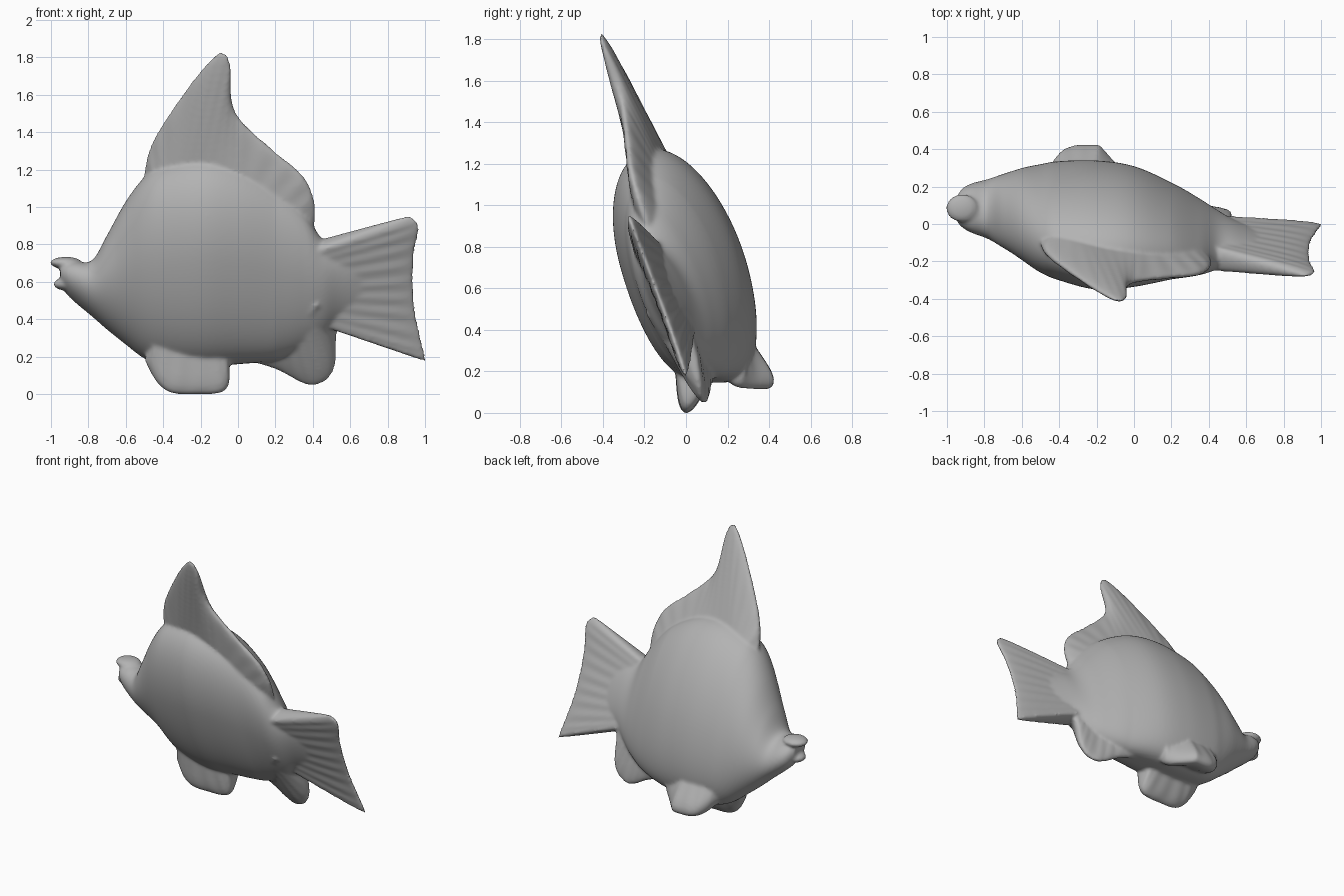
import bpy, bmesh, math
from mathutils import Vector

if "Cube" in bpy.data.objects:
    bpy.data.objects.remove(bpy.data.objects["Cube"])

mat = bpy.data.materials.new("stone_grey")
mat.diffuse_color = (0.45, 0.45, 0.45, 1)
mat.use_nodes = True
mat.node_tree.nodes["Principled BSDF"].inputs["Base Color"].default_value = mat.diffuse_color
parts = []


def spline(rows, t):
    """Smooth curve through rows of numbers, t from 0 to 1."""
    n = len(rows) - 1
    i = min(int(t * n), n - 1)
    f = t * n - i
    a, b, c, d = (rows[max(0, min(n, j))] for j in (i - 1, i, i + 1, i + 2))
    return [0.5 * (2 * q + (r - p) * f + (2 * p - 5 * q + 4 * r - s) * f * f
                   + (3 * q - p - 3 * r + s) * f ** 3)
            for p, q, r, s in zip(a, b, c, d)]


def finish(name, bm):
    bmesh.ops.remove_doubles(bm, verts=bm.verts, dist=1e-5)
    bmesh.ops.recalc_face_normals(bm, faces=bm.faces)
    for f in bm.faces:
        f.smooth = True
    me = bpy.data.meshes.new(name)
    bm.to_mesh(me)
    bm.free()
    me.materials.append(mat)
    ob = bpy.data.objects.new(name, me)
    bpy.context.collection.objects.link(ob)
    parts.append(ob)


def loft(name, rings):
    """Skin closed rings of points and cap both ends."""
    bm = bmesh.new()
    vs = [[bm.verts.new(p) for p in ring] for ring in rings]
    n = len(vs[0])
    for a, b in zip(vs, vs[1:]):
        for j in range(n):
            k = (j + 1) % n
            bm.faces.new((a[j], a[k], b[k], b[j]))
    bm.faces.new(vs[0])
    bm.faces.new(vs[-1])
    finish(name, bm)


def fin(name, pairs, place, normal, t0, t1, ribs, depth=0.004, nu=90, nv=16):
    """Closed ribbed blade from root points to edge points."""
    nrm = Vector(normal).normalized()
    bm = bmesh.new()
    sides = {}
    for s in (-1, 1):
        for i in range(nu + 1):
            u = i / nu
            row = spline(pairs, u)
            half = len(row) // 2
            root, edge = Vector(place(*row[:half])), Vector(place(*row[half:]))
            end = math.sqrt(min(1, 14 * min(u, 1 - u)))
            for j in range(nv + 1):
                v = 1 - (1 - j / nv) ** 1.6
                t = (t0 + (t1 - t0) * v) * end * math.sqrt(max(0, 1 - v ** 10))
                rib = depth * math.sin(u * ribs * math.tau) * v * end * (1 - v ** 8)
                t = max(0, t + rib) * min(1, 20 * v)
                sides[s, i, j] = bm.verts.new(root.lerp(edge, v) + nrm * s * t)
        for i in range(nu):
            for j in range(nv):
                bm.faces.new([sides[s, a, b] for a, b in
                              ((i, j), (i + 1, j), (i + 1, j + 1), (i, j + 1))])
    finish(name, bm)


# Body: leaning oval sections (x, top, bottom, centre y, half thickness)
sections = [
    (-.95, .685, .595, .08, .06), (-.92, .705, .54, .085, .10),
    (-.87, .71, .49, .085, .128), (-.78, .715, .415, .08, .155),
    (-.70, .85, .345, .07, .185), (-.60, 1.03, .265, .055, .22),
    (-.50, 1.16, .19, .035, .25), (-.40, 1.225, .155, .025, .27),
    (-.20, 1.27, .145, .005, .29), (0, 1.24, .16, -.005, .27),
    (.20, 1.13, .18, -.035, .215), (.35, .98, .23, -.07, .165),
    (.45, .83, .29, -.085, .125), (.55, .79, .37, -.10, .085),
    (.70, .76, .40, -.12, .04), (.82, .72, .44, -.135, .012)]
rings = []
for i in range(91):
    x, top, bot, yc, h = spline(sections, i / 90)
    zc, hz = (top + bot) / 2, (top - bot) / 2
    mid = max(0, 1 - ((x + .05) / .6) ** 2)
    near = 1 + .11 * max(0, 1 - ((x + .15) / .5) ** 2)   # fuller near flank
    lean = .27 + .12 * max(0, min(1, (x - .2) / .4))
    ring = []
    for j in range(96):
        a = math.tau * j / 96
        s, c = math.sin(a), math.cos(a)
        if s < 0:                                        # fuller lower flanks
            c = math.copysign(abs(c) ** (1 - (.45 if c < 0 else .2) * mid), c)
        w = h * c * (near if c < 0 else 1)
        ring.append((x, yc - lean * hz * s + w, zc + hz * s))
    rings.append(ring)
loft("body", rings)

# Lips
for name, c, r in (("upper_lip", (-.92, .085, .702), (.085, .075, .032)),
                   ("lower_lip", (-.905, .08, .588), (.083, .07, .036))):
    bm = bmesh.new()
    bmesh.ops.create_uvsphere(bm, u_segments=32, v_segments=16, radius=1)
    for v in bm.verts:
        v.co = [c[k] + r[k] * v.co[k] for k in range(3)]
    finish(name, bm)

# Dorsal fin
fin("dorsal_fin",
    [(-.46, 1.06, -.51, 1.13), (-.42, 1.12, -.472, 1.31), (-.36, 1.16, -.38, 1.48),
     (-.30, 1.18, -.20, 1.73), (-.24, 1.18, -.09, 1.83), (-.15, 1.18, -.04, 1.76),
     (-.05, 1.18, -.035, 1.58), (.02, 1.15, .02, 1.46), (.10, 1.10, .20, 1.295),
     (.20, 1.02, .35, 1.165), (.28, .93, .41, 1.02), (.32, .84, .405, .86)],
    lambda x, z: (x, .211 - .2 * x - .35 * z, z), (.2, 1, .35), .075, .018, 16, .003)

# Tail fin
fin("tail_fin",
    [(.25, .76, .915, .955), (.25, .71, .97, .90), (.25, .65, .945, .75),
     (.25, .58, .94, .58), (.25, .52, .955, .42), (.25, .48, .995, .24),
     (.25, .45, 1.01, .17)],
    lambda x, z: (x, -.145 + .09 * (1 - x) - (.36 + .18 * (1 - x)) * (z - .58), z),
    (0, 1, .4), .085, .022, 11, .0035)

# Anal fin
fin("anal_fin",
    [(0, .36, -.03, .19), (.10, .38, .10, .165), (.18, .42, .22, .125),
     (.25, .45, .32, .07), (.30, .47, .40, .045), (.34, .48, .48, .08),
     (.37, .49, .52, .16), (.39, .50, .525, .28), (.40, .51, .535, .35),
     (.42, .53, .58, .375)],
    lambda x, z: (x, .03 - .2 * (z - .3) + .2 * max(0, .45 - x)
                  - .7 * max(0, z - .36), z),
    (0, 1, .25), .11, .026, 10, .003)

# Pair of splayed belly fins: (root x, edge x) with reach from 0 to 1
blade = [(-.46, 0, -.50, .40), (-.40, 0, -.43, .82), (-.33, 0, -.35, 1.0),
         (-.25, 0, -.22, 1.02), (-.17, 0, -.10, 1.0), (-.10, 0, -.05, .85),
         (-.06, 0, -.045, .45)]
fin("near_belly_fin", blade,
    lambda x, d: (x, .06 - .06 * d, .30 - .295 * d), (0, 1, -.1), .12, .035, 6, .003)
fin("far_belly_fin", blade,
    lambda x, d: (x * .92, .20 + (.21 - d * max(0, x + .2)) * d, .31 - .18 * d),
    (0, .68, .73), .12, .042, 6, .003)

# Fuse the parts into one carved skin with softened joints
bpy.ops.object.select_all(action='DESELECT')
for ob in parts:
    ob.select_set(True)
bpy.context.view_layer.objects.active = parts[0]
bpy.ops.object.join()
fish = bpy.context.view_layer.objects.active
fish.name = "fish"
fuse = fish.modifiers.new("fuse", 'REMESH')
fuse.mode = 'VOXEL'
fuse.voxel_size = .011
fuse.use_smooth_shade = True
soft = fish.modifiers.new("soften", 'SMOOTH')
soft.factor = .5
soft.iterations = 6
